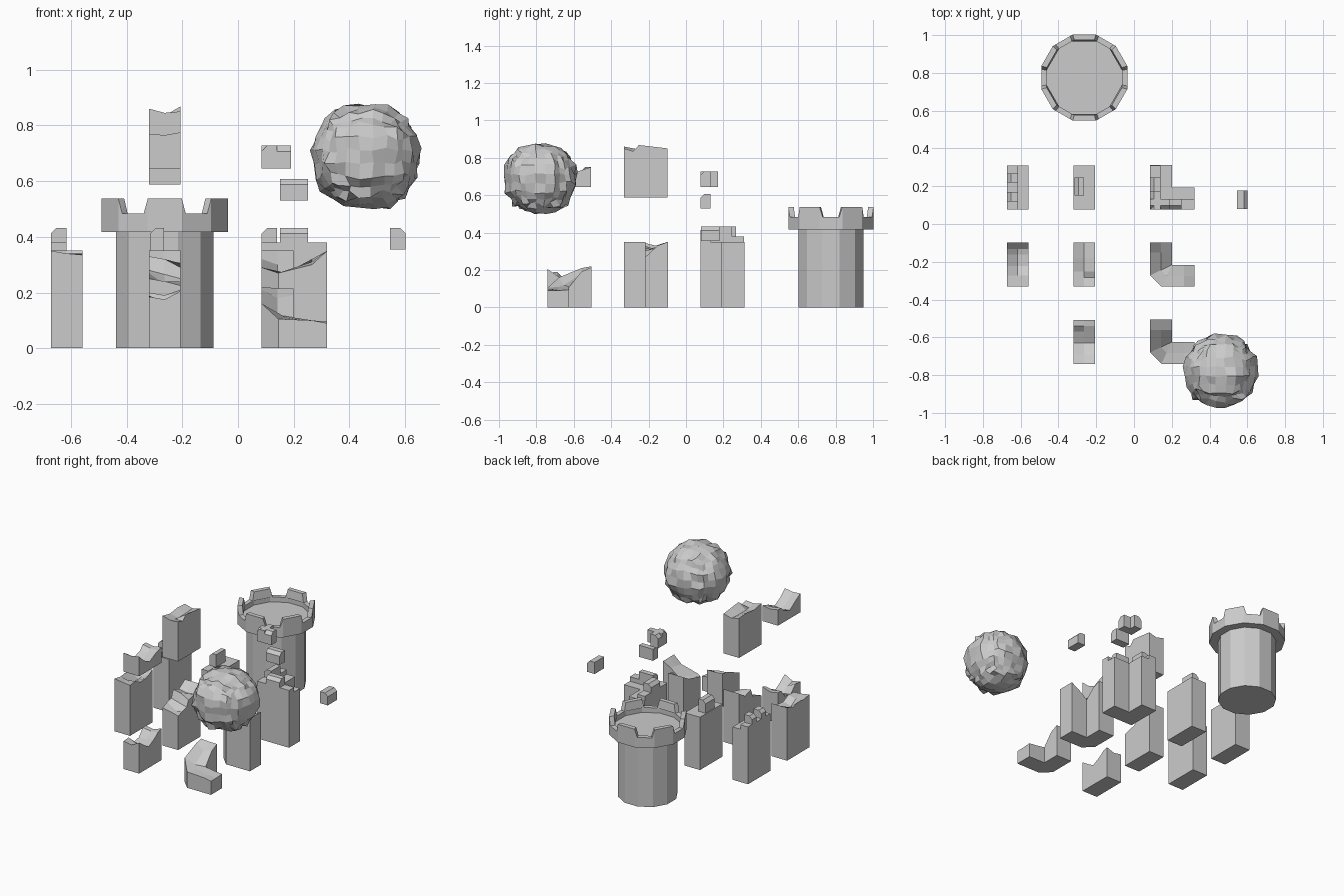
import bpy, bmesh, random
from math import sin, cos, radians, pi
from mathutils import Vector

if "Cube" in bpy.data.objects:
    bpy.data.objects.remove(bpy.data.objects["Cube"])

random.seed(4)


def finish(name, bm):
    bmesh.ops.remove_doubles(bm, verts=bm.verts, dist=1e-5)
    bmesh.ops.recalc_face_normals(bm, faces=bm.faces)
    me = bpy.data.meshes.new(name)
    bm.to_mesh(me)
    bm.free()
    ob = bpy.data.objects.new(name, me)
    bpy.context.collection.objects.link(ob)
    return ob


def hull(name, pts):
    bm = bmesh.new()
    for p in pts:
        bm.verts.new(p)
    bmesh.ops.convex_hull(bm, input=bm.verts)
    bmesh.ops.dissolve_limit(bm, angle_limit=0.02, verts=bm.verts, edges=bm.edges)
    return finish(name, bm)


def wall(name, z0, stations):
    """Wall swept through stations (left xy, right xy, heights across the top)."""
    bm = bmesh.new()
    rows = []
    for a, b, hs in stations:
        a, b = Vector(a), Vector(b)
        top = [bm.verts.new((*a.lerp(b, i / (len(hs) - 1)), h)) for i, h in enumerate(hs)]
        rows.append((bm.verts.new((*a, z0)), top, bm.verts.new((*b, z0))))
    for (l0, t0, r0), (l1, t1, r1) in zip(rows, rows[1:]):
        bm.faces.new((l0, l1, t1[0], t0[0]))
        bm.faces.new((r0, t0[-1], t1[-1], r1))
        bm.faces.new((l0, r0, r1, l1))
        for i in range(len(t0) - 1):
            bm.faces.new((t0[i], t1[i], t1[i + 1], t0[i + 1]))
    for l, t, r in (rows[0], rows[-1]):
        bm.faces.new([l] + t + [r])
    return finish(name, bm)


def straight(name, x, y, z0, prof):
    """Wall along y; prof holds (offset from front, left, middle, right heights)."""
    return wall(name, z0, [((x, y + t), (x + .113, y + t), h) for t, *h in prof])


def corner(name, y, prof, chamfer):
    """L-shaped wall; six rows of heights from the back end round to the right end."""
    x, w, n = .085, .115, .235
    c = .06 if chamfer else 0
    inner = (x + w, y + w)
    path = [((x, y + n), (x + w, y + n)), ((x, y + .18), (x + w, y + .18)),
            ((x, y + c), inner), ((x + c, y), inner),
            ((x + .18, y), (x + .18, y + w)), ((x + n, y), (x + n, y + w))]
    if not chamfer:
        del path[3], prof[3]
    return wall(name, 0, [(a, b, h) for (a, b), h in zip(path, prof)])


def merlon(name, x0, x1, y0, y1, z0, z1, side):
    """Block with its outer top edge chamfered on side '-x', '+x' or '-y'."""
    k, pts = .02, []
    for x in (x0, x1):
        for y in (y0, y1):
            pts += [(x, y, z0), (x, y, z1 - k)]
            ox, oy = x, y
            if side == '-x' and x == x0: ox += k
            if side == '+x' and x == x1: ox -= k
            if side == '-y' and y == y0: oy += k
            pts.append((ox, oy, z1))
    return hull(name, pts)


# Tower: twelve-sided lathe of shaft, crown and sunken roof
cx, cy, n = -.263, .775, 12


def polar(r, deg, z):
    return (cx + r * cos(radians(deg)), cy + r * sin(radians(deg)), z)


bm = bmesh.new()
rings = [[bm.verts.new(polar(r, 15 + 30 * i, z)) for i in range(n)] for r, z in
         ((.181, 0), (.181, .417), (.236, .417), (.236, .483), (.206, .483), (.206, .45))]
for a, b in zip(rings, rings[1:]):
    for i in range(n):
        j = (i + 1) % n
        bm.faces.new((a[i], a[j], b[j], b[i]))
bm.faces.new(rings[0])
bm.faces.new(rings[-1])
finish("tower", bm)

# Tower merlons on every second side
for k in range(6):
    m = 30 + 60 * k
    pts = []
    for s in (-1, 1):
        for r in (.236, .206):
            pts += [polar(r, m + 15 * s, .483), polar(r, m + 15 * s, .537),
                    polar(r * cos(pi / 12) / cos(radians(11)), m + 19 * s, .483)]
    hull("tower_merlon", pts)

# Intact walls with parapets
yb = .077
straight("plain_wall_left", -.672, yb, 0, [(0, .35, .35, .35), (.233, .35, .35, .35)])
merlon("left_parapet", -.672, -.615, yb, yb + .233, .35, .38, '')
merlon("left_merlon", -.672, -.615, .12, .17, .38, .432, '-x')
merlon("left_merlon", -.672, -.615, .22, .268, .38, .432, '-x')
straight("plain_wall_middle", -.32, yb, 0, [(0, .35, .35, .35), (.233, .35, .35, .35)])
merlon("middle_merlon", -.315, -.265, .15, .245, .35, .432, '-x')
corner("plain_corner_wall", yb, [[.35, .35] for _ in range(6)], False)
merlon("corner_parapet_back", .085, .14, yb, .31, .35, .38, '')
merlon("corner_parapet_front", .14, .32, yb, yb + .055, .35, .38, '')
merlon("corner_merlon_back", .085, .14, .15, .245, .38, .432, '-x')
merlon("corner_merlon_front", .15, .252, yb, yb + .055, .38, .432, '-y')

# Loose merlon blocks
merlon("loose_corner_merlon", .085, .14, yb, .172, .645, .727, '-x')
merlon("loose_corner_merlon", .085, .19, yb, yb + .055, .645, .727, '-y')
merlon("loose_front_merlon", .15, .252, yb, yb + .055, .53, .607, '-y')
merlon("loose_side_merlon", .545, .602, .08, .178, .355, .432, '+x')

# Broken straight walls
ym, yf = -.332, -.74
straight("broken_wall_left", -.672, ym, 0,
         [(0, .35, .34, .335), (.06, .34, .33, .34), (.11, .345, .30, .315),
          (.17, .33, .295, .32), (.2, .34, .30, .33), (.233, .35, .35, .35)])
straight("broken_wall_middle", -.32, ym, 0,
         [(0, .25, .24, .225), (.05, .27, .23, .24), (.09, .28, .265, .25),
          (.11, .33, .32, .29), (.17, .31, .30, .305), (.233, .35, .35, .35)])
straight("broken_wall_front", -.32, yf, 0,
         [(0, .185, .175, .205), (.05, .19, .16, .17), (.1, .14, .13, .14),
          (.16, .15, .15, .17), (.2, .2, .19, .2), (.233, .2, .19, .21)])
straight("raised_wall_tall", -.32, ym, .587,
         [(0, .86, .845, .85), (.05, .85, .835, .835), (.08, .845, .83, .868),
          (.15, .855, .83, .86), (.233, .85, .835, .85)])
straight("raised_wall_low", -.32, yf, .645,
         [(0, .77, .765, .775), (.05, .74, .725, .73), (.11, .70, .69, .70),
          (.17, .72, .72, .73), (.2, .75, .74, .74), (.233, .75, .74, .75)])

# Broken corner walls
corner("broken_corner_wall", ym,
       [[.35, .35, .35], [.32, .30, .33], [.29, .26, .27],
        [.27, .27, .27], [.30, .31, .32], [.35, .35, .35]], True)
corner("low_corner_wall", yf,
       [[.22, .215, .215], [.21, .18, .19], [.16, .12, .11],
        [.105, .11, .11], [.1, .095, .1], [.09, .09, .095]], True)

# Boulder: cube sphere with rough facets
bm = bmesh.new()
bmesh.ops.create_cube(bm, size=2)
bmesh.ops.subdivide_edges(bm, edges=bm.edges, cuts=6, use_grid_fill=True)
for v in bm.verts:
    d = v.co.normalized()
    jit = Vector([random.uniform(-.008, .008) for _ in range(3)])
    v.co = d * random.choice((.187, .19, .194, .197, .205)) + jit + Vector((.46, -.78, .688))
finish("boulder", bm)
